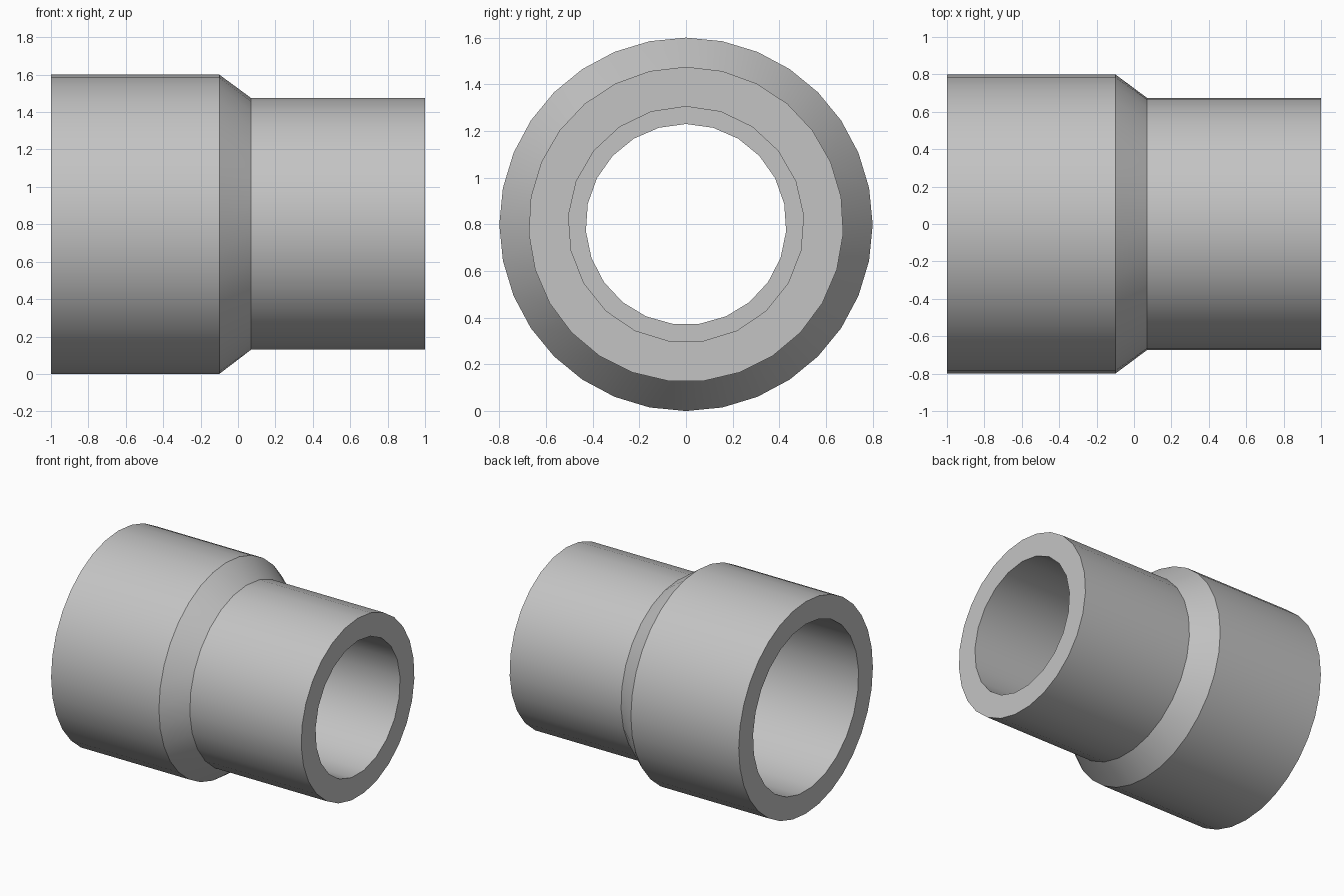
import bpy, bmesh, math

default = bpy.data.objects.get("Cube")
if default:
    bpy.data.objects.remove(default, do_unlink=True)

AXIS_Z = 0.8

grey = bpy.data.materials.new("plain grey")
GREY = (0.55, 0.55, 0.55, 1.0)
grey.diffuse_color = GREY
grey.use_nodes = True
grey.node_tree.nodes["Principled BSDF"].inputs["Base Color"].default_value = GREY


def make_ring(bm, x, radius, sides):
    """Ring of vertices around the x axis, first vertex on top."""
    ring = []
    for k in range(sides):
        a = 2 * math.pi * k / sides
        ring.append(bm.verts.new((x, radius * math.sin(a), AXIS_Z + radius * math.cos(a))))
    return ring


def join_rings(bm, a, b):
    """Quads between equal rings, a strip of triangles between unequal ones."""
    n, m = len(a), len(b)
    if n == m:
        for k in range(n):
            bm.faces.new((a[k], a[(k + 1) % n], b[(k + 1) % n], b[k]))
        return
    i = j = 0
    while i < n or j < m:
        if j == m or (i < n and (i + 0.5) / n <= (j + 0.5) / m):
            bm.faces.new((a[i], a[(i + 1) % n], b[j % m]))
            i += 1
        else:
            bm.faces.new((a[i % n], b[(j + 1) % m], b[j]))
            j += 1


# Closed profile: position along x, radius, number of sides
profile = [
    (-1.0, 0.8, 32), (-0.1, 0.8, 32),        # large sleeve outside
    (0.07, 0.675, 27), (1.0, 0.675, 27),     # shoulder and small sleeve outside
    (1.0, 0.505, 21), (0.07, 0.505, 21),     # small socket
    (0.07, 0.43, 23), (-0.1, 0.55, 23),      # tapered throat between the ledges
    (-0.1, 0.63, 25), (-1.0, 0.63, 25),      # large socket
]

bm = bmesh.new()
rings = [make_ring(bm, *p) for p in profile]
for k, ring in enumerate(rings):
    join_rings(bm, ring, rings[(k + 1) % len(rings)])
bmesh.ops.recalc_face_normals(bm, faces=bm.faces[:])

mesh = bpy.data.meshes.new("pipe_reducer")
bm.to_mesh(mesh)
bm.free()
mesh.materials.append(grey)
reducer = bpy.data.objects.new("pipe_reducer", mesh)
bpy.context.collection.objects.link(reducer)

# Round walls smooth, rims and shoulders sharp
bpy.ops.object.select_all(action='DESELECT')
reducer.select_set(True)
bpy.context.view_layer.objects.active = reducer
bpy.ops.object.shade_smooth_by_angle(angle=math.radians(30))
